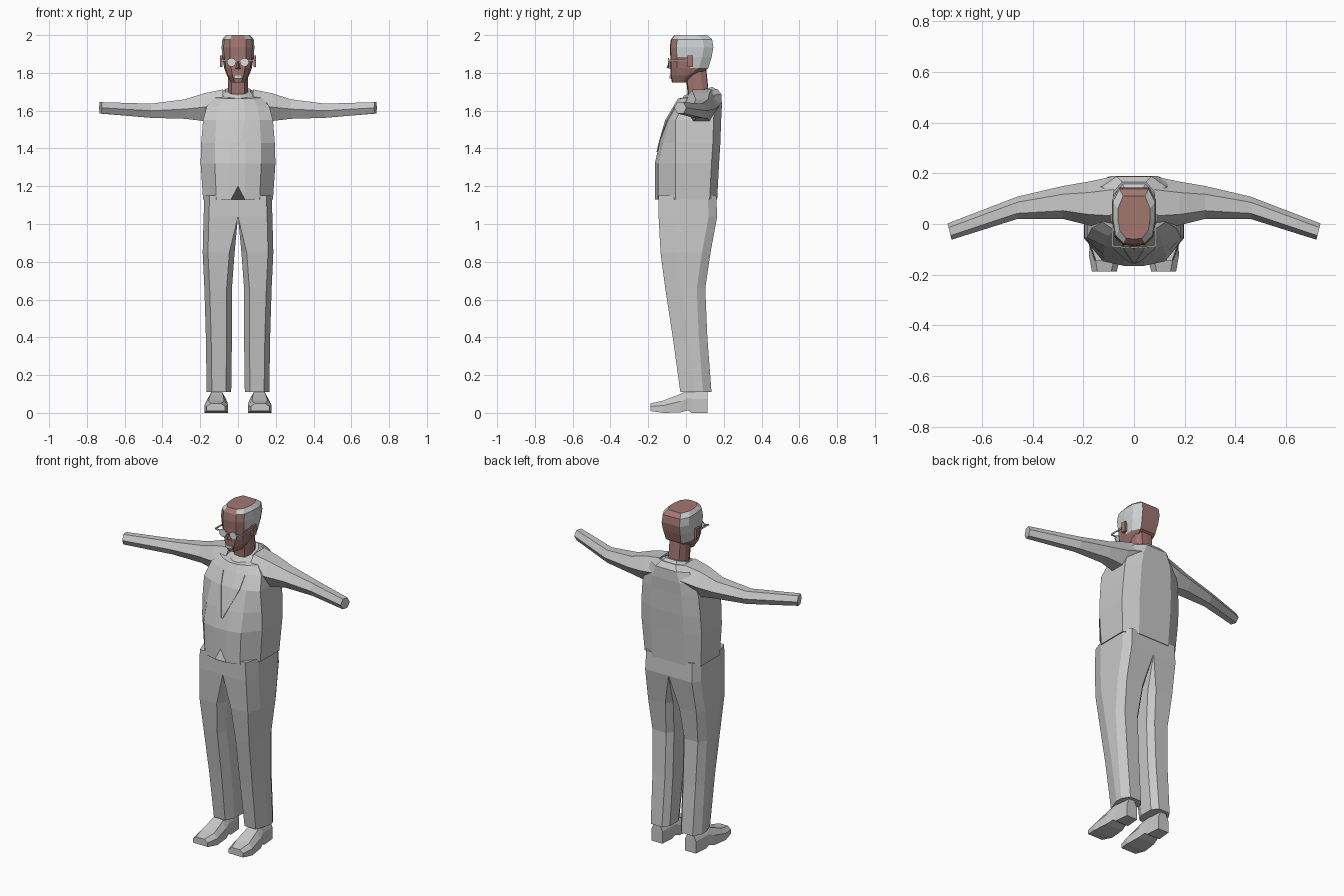
import bpy, bmesh
from mathutils import Matrix

if "Cube" in bpy.data.objects:
    bpy.data.objects.remove(bpy.data.objects["Cube"])


def material(name, rgb):
    m = bpy.data.materials.new(name)
    m.use_nodes = True
    m.diffuse_color = (*rgb, 1)
    m.node_tree.nodes["Principled BSDF"].inputs["Base Color"].default_value = (*rgb, 1)
    return m


SUIT = material("suit grey", (0.58, 0.58, 0.58))
SKIN = material("skin", (0.36, 0.18, 0.16))
HAIR = material("hair grey", (0.62, 0.65, 0.65))
LENS = material("pale glass", (0.70, 0.72, 0.73))


def finish(bm, name, mats, mirror=False):
    bmesh.ops.remove_doubles(bm, verts=bm.verts, dist=0.0005)
    bmesh.ops.recalc_face_normals(bm, faces=bm.faces)
    me = bpy.data.meshes.new(name)
    bm.to_mesh(me)
    bm.free()
    ob = bpy.data.objects.new(name, me)
    bpy.context.collection.objects.link(ob)
    for m in mats:
        me.materials.append(m)
    if mirror:
        mod = ob.modifiers.new("mirror", 'MIRROR')
        mod.use_mirror_merge = False
    return ob


def loft(name, rings, mat, mirror=False):
    """Skin a list of equal-length point rings and cap both ends."""
    bm = bmesh.new()
    rows = [[bm.verts.new(p) for p in r] for r in rings]
    n = len(rows[0])
    for a, b in zip(rows, rows[1:]):
        for i in range(n):
            j = (i + 1) % n
            bm.faces.new((a[i], a[j], b[j], b[i]))
    bm.faces.new(rows[0])
    bm.faces.new(rows[-1])
    return finish(bm, name, [mat], mirror)


def box(name, centre, size, mat, mirror=False):
    bm = bmesh.new()
    bmesh.ops.create_cube(bm, size=1, matrix=Matrix.Translation(centre) @ Matrix.Diagonal((*size, 1)))
    return finish(bm, name, [mat], mirror)


def both_sides(half):
    return half + [(-x, y, z) for x, y, z in half[-2:0:-1]]


# Jacket body: height, half width, front, back, tilt toward the back
TORSO = [(1.13, .185, -.165, .165, 0), (1.32, .198, -.165, .175, 0),
         (1.43, .195, -.14, .182, 0), (1.55, .185, -.105, .186, 0),
         (1.625, .165, -.065, .19, 0), (1.675, .125, -.042, .188, .1),
         (1.69, .085, -.02, .165, .27)]


def torso_ring(z, w, yf, yb, tilt):
    side = max(-.055, yf + .05)
    half = [(0, yf), (.2 * w, yf), (.62 * w, yf + .018), (w, side),
            (w, yb - .04), (.55 * w, yb), (0, yb)]
    return both_sides([(x, y, z + tilt * (y - .07)) for x, y in half])


rings = [torso_ring(*r) for r in TORSO]
x, y, z = rings[0][0]
rings[0][0] = (x, y, z + .07)          # notch where the jacket fronts part
loft("jacket", rings, SUIT)
loft("collar", [torso_ring(1.68, .088, -.035, .165, .3),
                torso_ring(1.705, .066, -.008, .14, .3)], SUIT)


# Lapels lying on the chest
def chest_y(x, z):
    for a, b in zip(TORSO, TORSO[1:]):
        if a[0] <= z <= b[0]:
            t = (z - a[0]) / (b[0] - a[0])
            w, yf = a[1] + t * (b[1] - a[1]), a[2] + t * (b[2] - a[2])
            return yf + .018 * min(1, max(0, (x / w - .2) / .42))


bm = bmesh.new()
strip = []
for z, xi, xo in ((1.38, .002, .006), (1.43, .012, .03), (1.55, .035, .08), (1.62, .05, .085)):
    strip.append([bm.verts.new((x, chest_y(x, z) - d, z))
                  for x, d in ((xi, .005), (xo, .005), (xo, -.004), (xi, -.004))])
for a, b in zip(strip, strip[1:]):
    for i in range(4):
        j = (i + 1) % 4
        bm.faces.new((a[i], a[j], b[j], b[i]))
finish(bm, "lapel", [SUIT], True)


# Sleeves: six-sided, swept forward to the cuff
def arm_ring(x, y0, y1, z0, z1, skew=0):
    d, zm = y1 - y0, (z0 + z1) / 2
    pts = [(y0, zm), (y0 + .25 * d, z1), (y0 + .75 * d, z1),
           (y1, zm), (y0 + .75 * d, z0), (y0 + .25 * d, z0)]
    return [(x + skew * (y - y0 - d / 2), y, z) for y, z in pts]


loft("sleeve", [arm_ring(*r) for r in (
    (.08, -.02, .188, 1.57, 1.712), (.18, -.005, .167, 1.545, 1.692),
    (.28, .02, .15, 1.557, 1.66), (.46, .02, .108, 1.562, 1.637),
    (.728, -.062, .002, 1.585, 1.645, .25))], SUIT, True)


# Trouser legs, meeting at the middle above the crotch
def leg_ring(z, xi, xo, yf, yb):
    c = .028
    i, f, b = (c, .05, .035) if xi else (0, 0, 0)
    return [(xi + i, yf, z), (xo - c, yf, z), (xo, yf + .08, z), (xo, yb - .045, z),
            (xo - c, yb, z), (xi + i, yb, z), (xi, yb - b, z), (xi, yf + f, z)]


loft("trouser_leg", [leg_ring(*r) for r in (
    (1.15, 0, .178, -.145, .16), (1.04, 0, .182, -.145, .165),
    (.85, .018, .187, -.135, .13), (.66, .032, .178, -.11, .102),
    (.4, .032, .17, -.07, .113), (.11, .036, .166, -.03, .135))], SUIT, True)


# Shoes
def shoe_ring(y, x0, x1, top, low):
    s = low + .6 * (top - low)
    return [(x0, y, low), (x1, y, low), (x1, y, s),
            (x1 - .022, y, top), (x0 + .022, y, top), (x0, y, s)]


loft("shoe", [shoe_ring(*r) for r in (
    (-.188, .068, .166, .05, .01), (-.12, .052, .178, .065, 0),
    (-.03, .058, .168, .1, .002), (.01, .066, .158, .12, .014),
    (.03, .068, .154, .125, 0), (.115, .075, .146, .12, 0))], SUIT, True)

# Neck
loft("neck", [both_sides([(0, f, z), (.035, f + .005, z), (.052, f + .04, z),
                          (.052, f + .08, z), (.035, f + .11, z), (0, f + .112, z)])
              for z, f in ((1.66, .012), (1.85, -.008))], SKIN)


# Head
def head_ring(z, w, yf, yb):
    m = min(.02, (yf + yb) / 2 + .01)
    half = [(0, yf), (.5 * w, yf + .004), (.88 * w, yf + .035), (w, m),
            (w, max(m + .012, yb - .05)), (.68 * w, yb), (0, yb)]
    return both_sides([(x, y, z) for x, y in half])


head = loft("head", [head_ring(*r) for r in (
    (1.748, .034, -.074, .0), (1.785, .058, -.082, .055), (1.825, .073, -.083, .118),
    (1.885, .083, -.083, .136), (1.935, .087, -.086, .145),
    (1.978, .083, -.08, .138), (2.0, .064, -.06, .11))], SKIN)
head.data.materials.append(HAIR)
for p in head.data.polygons:            # hair on the sides only
    c = p.center
    if abs(p.normal.x) > .5 and c.y > -.06 and c.z > (1.89 if c.y < 0 else 1.82):
        p.material_index = 1

box("ear", (.088, .022, 1.862), (.014, .03, .06), SKIN, True)
box("moustache", (0, -.083, 1.778), (.042, .008, .018), HAIR)

# Nose
bm = bmesh.new()
for p in ((0, -.084, 1.868), (0, -.104, 1.828), (.015, -.08, 1.82), (-.015, -.08, 1.82)):
    bm.verts.new(p)
bmesh.ops.convex_hull(bm, input=bm.verts)
finish(bm, "nose", [SKIN])

# Glasses
bm = bmesh.new()
bmesh.ops.create_cone(bm, cap_ends=True, segments=8, radius1=.024, radius2=.024, depth=.006,
                      matrix=Matrix.Translation((.034, -.092, 1.856)) @ Matrix.Rotation(1.5708, 4, 'X'))
finish(bm, "lens", [LENS], True)
box("glasses_bridge", (0, -.093, 1.864), (.03, .006, .006), LENS)
box("glasses_hinge", (.068, -.088, 1.864), (.034, .006, .007), LENS, True)
box("glasses_temple", (.084, -.035, 1.868), (.005, .112, .008), LENS, True)
